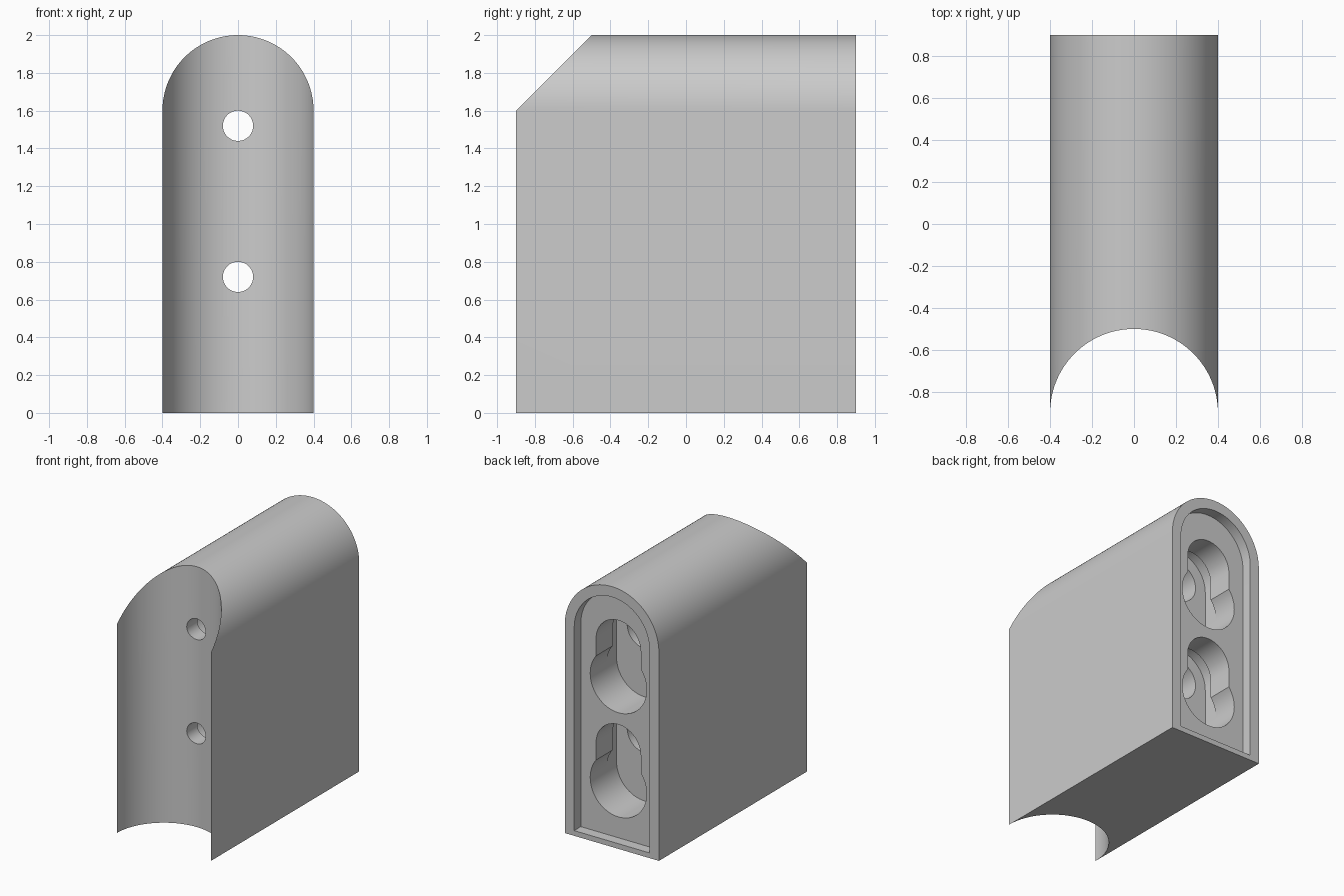
import bpy, bmesh
from math import sin, cos, pi, sqrt

if "Cube" in bpy.data.objects:
    bpy.data.objects.remove(bpy.data.objects["Cube"])

R = 0.4          # half width, top arch radius and front groove radius
SIDES = 64


def make_object(name, bm):
    bmesh.ops.recalc_face_normals(bm, faces=bm.faces)
    mesh = bpy.data.meshes.new(name)
    bm.to_mesh(mesh)
    bm.free()
    ob = bpy.data.objects.new(name, mesh)
    bpy.context.collection.objects.link(ob)
    return ob


def prism(name, outline, y0, y1):
    """Extrude an (x, z) outline along y."""
    bm = bmesh.new()
    a = [bm.verts.new((x, y0, z)) for x, z in outline]
    b = [bm.verts.new((x, y1, z)) for x, z in outline]
    n = len(a)
    bm.faces.new(a)
    bm.faces.new(b[::-1])
    for i in range(n):
        j = (i + 1) % n
        bm.faces.new((a[i], b[i], b[j], a[j]))
    return make_object(name, bm)


def arch(r, z0, zc):
    """Flat bottom, straight sides, round top."""
    n = SIDES // 2
    return [(-r, z0), (r, z0)] + [(r * cos(pi * i / n), zc + r * sin(pi * i / n)) for i in range(n + 1)]


def circle(r, zc):
    return [(r * cos(2 * pi * i / SIDES), zc + r * sin(2 * pi * i / SIDES)) for i in range(SIDES)]


def cut(ob, outline, y0, y1):
    cutter = prism("cutter", outline, y0, y1)
    mod = ob.modifiers.new("cut", 'BOOLEAN')
    mod.operation = 'DIFFERENCE'
    mod.solver = 'EXACT'
    mod.object = cutter
    bpy.context.view_layer.objects.active = ob
    bpy.ops.object.modifier_apply(modifier=mod.name)
    bpy.data.objects.remove(cutter)


# Body: arched block whose front is a concave groove, built in columns across x
bm = bmesh.new()
cols = []
N = 64
for i in range(N + 1):
    x = -R * cos(pi * i / N)
    h = R * sin(pi * i / N)
    cols.append([bm.verts.new(p) for p in (
        (x, -0.9 + h, 0), (x, -0.9 + h, 1.6 + h), (x, 0.9, 1.6 + h), (x, 0.9, 0))])
for c, d in zip(cols, cols[1:]):
    for k in (0, 1, 3):                       # front, top, bottom strips
        m = (k + 1) % 4
        bm.faces.new((c[k], c[m], d[m], d[k]))
bm.faces.new([c[2] for c in cols] + [cols[-1][3]] + [c[3] for c in cols[-2::-1]])  # back
bm.faces.new(cols[0])
bm.faces.new(cols[-1])
body = make_object("standoff_body", bm)

# Shallow recess inside the back rim
cut(body, arch(0.32, 0.04, 1.6), 0.82, 1.0)

# Two keyholes, each with an undercut, a screw-head bore and a screw hole
for z in (0.72, 1.52):
    cut(body, circle(0.24, z - 0.28), 0.50, 0.9)      # round entry
    cut(body, arch(0.19, z - 0.28, z), 0.55, 0.9)     # narrow slot
    cut(body, arch(0.24, z - 0.28, z), 0.50, 0.62)    # undercut behind the slot
    cut(body, circle(0.15, z), -0.38, 0.56)           # screw-head bore
    cut(body, circle(0.08, z), -0.7, -0.3)            # screw hole

bpy.ops.object.select_all(action='DESELECT')
body.select_set(True)
bpy.context.view_layer.objects.active = body
bpy.ops.object.shade_smooth_by_angle(angle=pi / 6)
